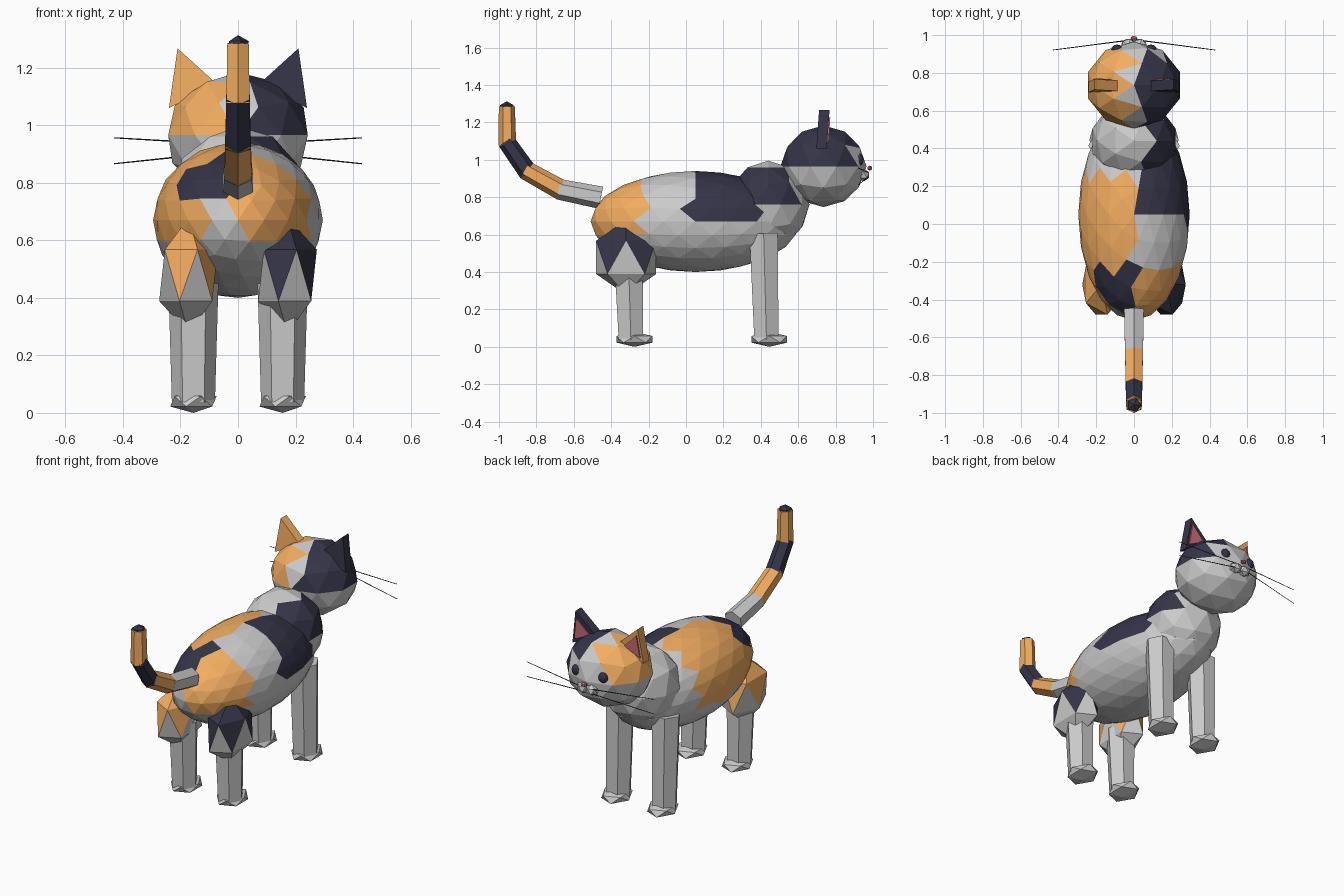
import bpy, bmesh
from mathutils import Vector, Matrix

if "Cube" in bpy.data.objects:
    bpy.data.objects.remove(bpy.data.objects["Cube"])


def material(name, rgb):
    m = bpy.data.materials.new(name)
    m.diffuse_color = (*rgb, 1)
    m.use_nodes = True
    m.node_tree.nodes["Principled BSDF"].inputs["Base Color"].default_value = m.diffuse_color
    return m


GREY = material("grey_fur", (0.8, 0.8, 0.8))
ORANGE = material("orange_fur", (0.9, 0.42, 0.12))
NAVY = material("dark_fur", (0.035, 0.035, 0.065))
PINK = material("pink_skin", (0.65, 0.16, 0.2))
PALETTE = [GREY, ORANGE, NAVY, PINK]


def finish(name, bm, mat=GREY, patch=None):
    """Make an object; patch(x, y, z) picks a fur colour for each face centre."""
    bmesh.ops.recalc_face_normals(bm, faces=bm.faces)
    me = bpy.data.meshes.new(name)
    for m in PALETTE:
        me.materials.append(m)
    for f in bm.faces:
        chosen = patch(*f.calc_center_median()) if patch else mat
        f.material_index = PALETTE.index(chosen or mat)
    bm.to_mesh(me)
    bm.free()
    ob = bpy.data.objects.new(name, me)
    bpy.context.collection.objects.link(ob)
    return ob


def ball(name, loc, radii, subdiv, mat=GREY, patch=None):
    bm = bmesh.new()
    mtx = Matrix.Translation(loc) @ Matrix.Diagonal((*radii, 1))
    bmesh.ops.create_icosphere(bm, subdivisions=subdiv, radius=1, matrix=mtx)
    return finish(name, bm, mat, patch)


def rod(name, a, b, r1, r2, mat=GREY, sides=6, spin=0.0):
    """Tapered prism from point a to point b."""
    a, b = Vector(a), Vector(b)
    d = b - a
    bm = bmesh.new()
    mtx = (Matrix.Translation((a + b) / 2) @ d.to_track_quat('Z', 'Y').to_matrix().to_4x4()
           @ Matrix.Rotation(spin, 4, 'Z'))
    bmesh.ops.create_cone(bm, cap_ends=True, segments=sides, radius1=r1, radius2=r2,
                          depth=d.length, matrix=mtx)
    return finish(name, bm, mat)


def slab(name, tri, y0, y1, lean, mat):
    """Triangular plate in the xz plane, leaning in y towards the tip."""
    bm = bmesh.new()
    rings = [[bm.verts.new((x, y + lean * (z - 1.06), z)) for x, z in tri] for y in (y0, y1)]
    bm.faces.new(rings[0])
    bm.faces.new(rings[1][::-1])
    for i in range(3):
        j = (i + 1) % 3
        bm.faces.new((rings[0][i], rings[0][j], rings[1][j], rings[1][i]))
    return finish(name, bm, mat)


# Fur patches
def body_fur(x, y, z):
    if x > 0.03 and 0.05 < y < 0.42 and z > 0.68:
        return NAVY
    if -0.2 < x < 0 and y < -0.22 and z > 0.75:
        return NAVY
    if x > 0 and y < -0.22 and z > 0.6:
        return ORANGE
    if x < -0.01 and y < 0.24 and z > 0.58:
        return ORANGE if (y > -0.32 or x < -0.12) else None


def chest_fur(x, y, z):
    return NAVY if x > 0.06 and z > 0.76 and y < 0.56 else None


def head_fur(x, y, z):
    if x < -0.03 and z > 0.975 and y < 0.91:
        return ORANGE
    if x > 0.02 and z > 0.995 and y < 0.88:
        return NAVY


# Torso and head
ball("body", (0, 0.05, 0.67), (0.295, 0.56, 0.27), 3, patch=body_fur)
ball("chest", (0, 0.44, 0.76), (0.23, 0.22, 0.235), 2, patch=chest_fur)
ball("head", (0, 0.735, 0.965), (0.255, 0.23, 0.218), 2, patch=head_fur)
ball("nose", (0, 0.983, 0.955), (0.02, 0.015, 0.014), 1, PINK)

# Paired parts
for side, s, fur in (("left", -1, ORANGE), ("right", 1, NAVY)):
    # Ears
    slab(f"{side}_ear", [(s * 0.21, 1.267), (s * 0.24, 1.06), (s * 0.07, 1.14)],
         0.697, 0.753, 0.07, fur)
    slab(f"{side}_inner_ear", [(s * 0.203, 1.225), (s * 0.222, 1.09), (s * 0.115, 1.14)],
         0.75, 0.76, 0.07, PINK)

    # Face
    ball(f"{side}_eye", (s * 0.09, 0.928, 1.0), (0.03, 0.022, 0.032), 2, NAVY)
    ball(f"{side}_muzzle", (s * 0.03, 0.95, 0.918), (0.042, 0.034, 0.034), 1)
    for n, z0, z1 in (("upper", 0.934, 0.956), ("lower", 0.906, 0.866)):
        rod(f"{side}_{n}_whisker", (s * 0.05, 0.97, z0), (s * 0.43, 0.921, z1),
            0.003, 0.002, NAVY, 4)

    # Legs
    x = s * 0.155
    rod(f"{side}_front_leg", (x, 0.43, 0.04), (x, 0.415, 0.607), 0.075, 0.087, spin=0.5236)
    rod(f"{side}_back_leg", (x, -0.295, 0.04), (x, -0.307, 0.45), 0.075, 0.087, spin=0.5236)
    ball(f"{side}_front_paw", (x, 0.445, 0.04), (0.09, 0.112, 0.04), 1)
    ball(f"{side}_back_paw", (x, -0.275, 0.04), (0.09, 0.112, 0.04), 1)
    ball(f"{side}_thigh", (s * 0.172, -0.32, 0.478), (0.114, 0.188, 0.2), 1,
         patch=lambda px, py, pz: fur if pz > 0.478 else GREY)

# Tail: banded segments curving up
path = [(-0.455, 0.797), (-0.67, 0.84), (-0.85, 0.94), (-0.955, 1.09), (-0.958, 1.285)]
radii = [0.06, 0.055, 0.051, 0.047, 0.043]
for i, mat in enumerate((GREY, ORANGE, NAVY, ORANGE)):
    a, b = Vector((0, *path[i])), Vector((0, *path[i + 1]))
    extra = (b - a).normalized() * 0.012
    rod(f"tail_segment_{i + 1}", a - extra * (i > 0), b + extra * (i < 3),
        radii[i], radii[i + 1], mat)
ball("tail_tip", (0, -0.958, 1.275), (0.042, 0.042, 0.038), 1, NAVY)
